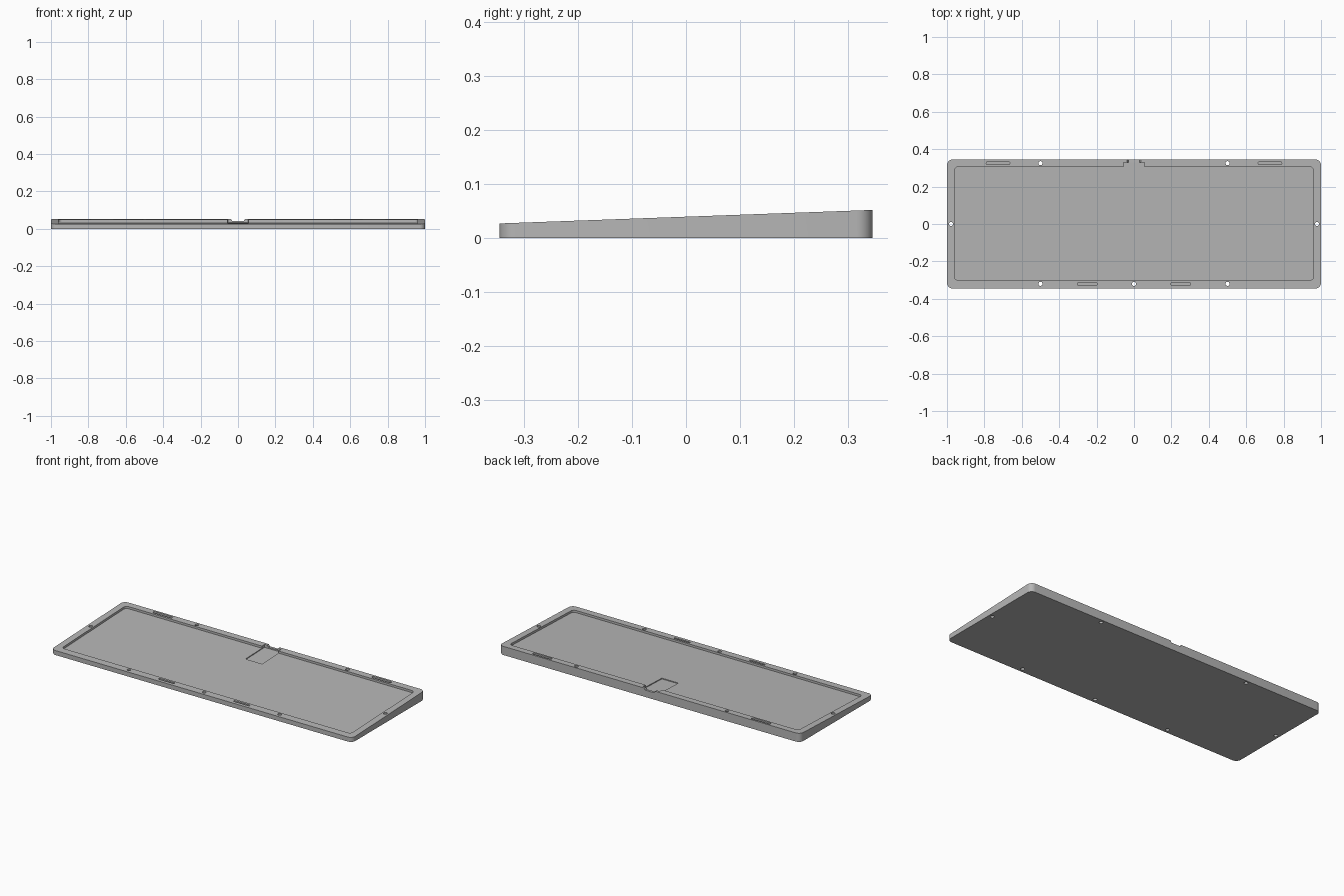
import bpy, bmesh
from math import cos, sin, pi, radians
from mathutils import Vector

cube = bpy.data.objects.get("Cube")
if cube:
    bpy.data.objects.remove(cube, do_unlink=True)

grey = bpy.data.materials.new("case grey")
grey.use_nodes = True
colour = (0.47, 0.47, 0.47, 1)
grey.diffuse_color = colour
grey.node_tree.nodes["Principled BSDF"].inputs["Base Color"].default_value = colour


def slope(y, drop=0.0):
    """Height of the tilted top plane, lowered by drop."""
    return 0.0395 + 0.0362 * y - drop


def rounded(cx, cy, hx, hy, r, steps=8):
    """Rounded rectangle outline; r equal to both halves gives a circle."""
    pts = []
    for q, (sx, sy) in enumerate(((1, 1), (-1, 1), (-1, -1), (1, -1))):
        for i in range(steps + 1):
            a = (q + i / steps) * pi / 2
            p = Vector((cx + sx * (hx - r) + r * cos(a),
                        cy + sy * (hy - r) + r * sin(a)))
            if all((p - o).length > 1e-5 for o in pts):
                pts.append(p)
    return pts


def prism(name, outline, bottom, top):
    """Solid between two height functions of y."""
    bm = bmesh.new()
    low = [bm.verts.new((p.x, p.y, bottom(p.y))) for p in outline]
    high = [bm.verts.new((p.x, p.y, top(p.y))) for p in outline]
    bm.faces.new(low[::-1])
    bm.faces.new(high)
    n = len(outline)
    for i in range(n):
        j = (i + 1) % n
        bm.faces.new((low[i], low[j], high[j], high[i]))
    mesh = bpy.data.meshes.new(name)
    bm.to_mesh(mesh)
    bm.free()
    mesh.materials.append(grey)
    ob = bpy.data.objects.new(name, mesh)
    bpy.context.collection.objects.link(ob)
    return ob


def above(y):
    return 0.1


def below(y):
    return -0.05


def sunk(depth):
    return lambda y: slope(y, depth)


# Wedge-shaped case body
case = prism("keyboard_case", rounded(0, 0, 1, 0.345, 0.03), lambda y: 0, slope)

# Main recess and the deeper connector pocket behind it
cutters = [
    prism("recess_cutter", rounded(0, 0.002, 0.96, 0.303, 0.02), sunk(0.013), above),
    prism("pocket_cutter", rounded(0, 0.24, 0.055, 0.09, 0.002, 2), sunk(0.018), above),
]

# Cable notch through the back wall, flared toward the top
notch = prism("notch_cutter", rounded(0, 0.345, 0.03, 0.03, 0.002, 2),
              lambda y: 0.041, lambda y: 0.061)
for v in notch.data.vertices:
    if v.co.z > 0.05:
        v.co.x *= 1.4
cutters.append(notch)

# Screw holes
holes = [(0, -0.32)]
for s in (-1, 1):
    holes += [(s * 0.5, -0.32), (s * 0.5, 0.325), (s * 0.978, 0)]
for x, y in holes:
    cutters.append(prism("hole_cutter", rounded(x, y, 0.011, 0.011, 0.011, 5), below, above))

# Blind slots in the front and back rims
for s in (-1, 1):
    cutters.append(prism("back_slot_cutter",
                         rounded(s * 0.727, 0.325, 0.063, 0.008, 0.007, 4), sunk(0.012), above))
    cutters.append(prism("front_slot_cutter",
                         rounded(s * 0.25, -0.32, 0.052, 0.006, 0.002, 2), sunk(0.012), above))

# Cut everything out of the body
bpy.ops.object.select_all(action='DESELECT')
bpy.context.view_layer.objects.active = case
case.select_set(True)
for cutter in cutters:
    cutter.hide_render = True
    mod = case.modifiers.new("cut", 'BOOLEAN')
    mod.operation = 'DIFFERENCE'
    mod.solver = 'EXACT'
    mod.object = cutter
    bpy.ops.object.modifier_apply(modifier=mod.name)
    bpy.data.objects.remove(cutter, do_unlink=True)

bpy.ops.object.shade_smooth_by_angle(angle=radians(30))
